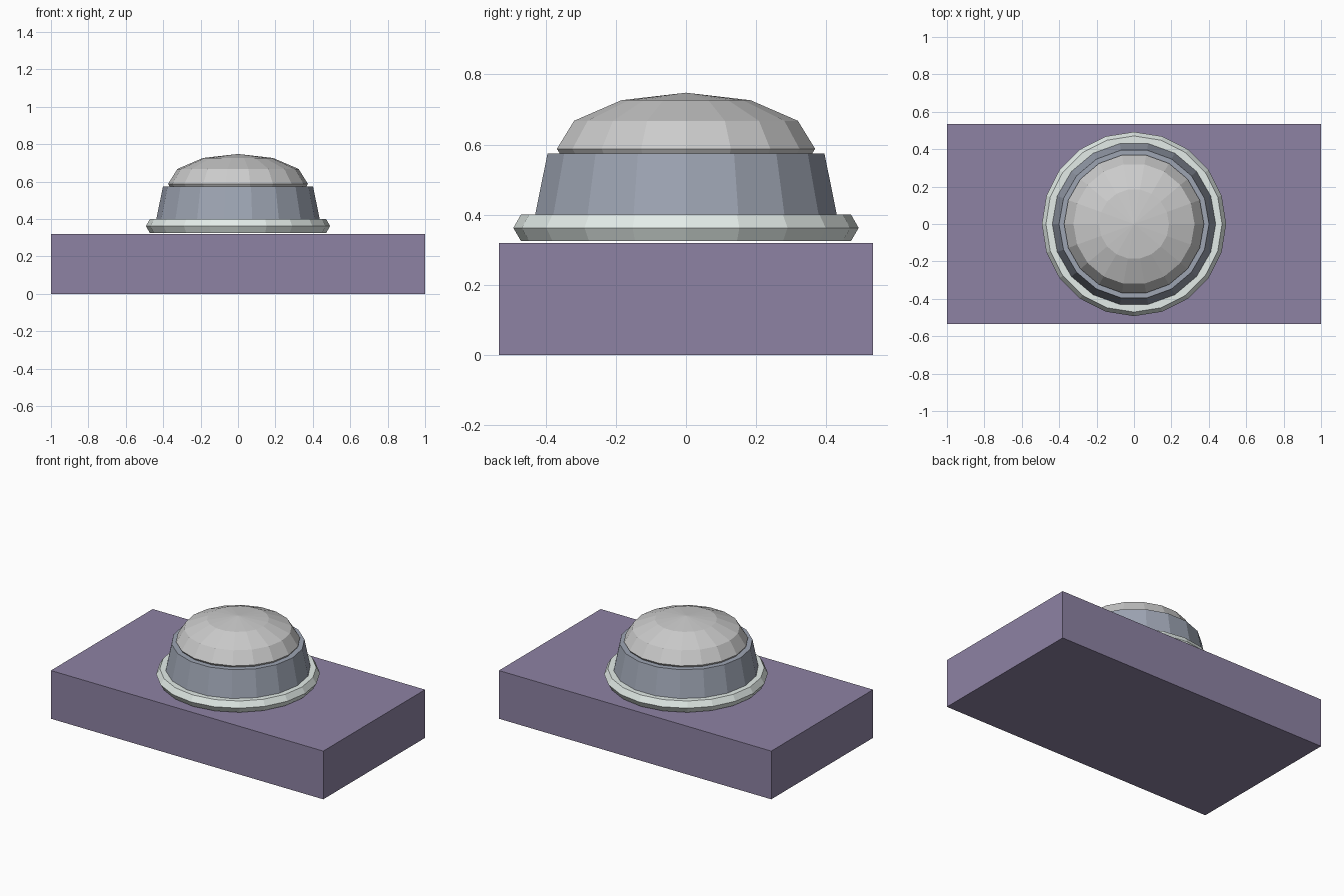
import bpy, bmesh
from math import sin, cos, pi

if "Cube" in bpy.data.objects:
    bpy.data.objects.remove(bpy.data.objects["Cube"])


def material(obj, color):
    m = bpy.data.materials.new(obj.name + "_paint")
    m.diffuse_color = (*color, 1)
    m.use_nodes = True
    m.node_tree.nodes["Principled BSDF"].inputs["Base Color"].default_value = m.diffuse_color
    obj.data.materials.append(m)


def finish(name, bm, color=None):
    bmesh.ops.remove_doubles(bm, verts=bm.verts, dist=1e-5)
    bmesh.ops.recalc_face_normals(bm, faces=bm.faces)
    mesh = bpy.data.meshes.new(name)
    bm.to_mesh(mesh)
    bm.free()
    obj = bpy.data.objects.new(name, mesh)
    bpy.context.collection.objects.link(obj)
    if color:
        material(obj, color)
    return obj


def lathe(name, profile, sides, color=None, closed=False):
    """Turn (radius, z) points about z; radius 0 gives a pole, first vertex lies on +x."""
    bm = bmesh.new()
    rings = []
    for r, z in profile:
        if r < 1e-6:
            rings.append([bm.verts.new((0, 0, z))] * sides)
        else:
            rings.append([bm.verts.new((r * cos(2 * pi * i / sides),
                                        r * sin(2 * pi * i / sides), z))
                          for i in range(sides)])
    pairs = list(zip(rings, rings[1:]))
    if closed:
        pairs.append((rings[-1], rings[0]))
    for a, b in pairs:
        for i in range(sides):
            j = (i + 1) % sides
            corners = list(dict.fromkeys((a[i], a[j], b[j], b[i])))
            bm.faces.new(corners)
    if not closed:
        for ring in (rings[0], rings[-1]):
            if ring[0] is not ring[1]:
                bm.faces.new(ring)
    return finish(name, bm, color)


# Rectangular base block
bm = bmesh.new()
bmesh.ops.create_cube(bm, size=1)
for v in bm.verts:
    v.co = (v.co.x * 2, v.co.y * 1.068, (v.co.z + 0.5) * 0.32)
finish("base_block", bm, (0.27, 0.225, 0.37))

# Six-sided ring around the foot of the housing
ring = [(0.449 + 0.0435 * cos(k * pi / 3), 0.3625 + 0.0435 * sin(k * pi / 3))
        for k in range(6)]
lathe("foot_ring", ring, 20, (0.77, 0.84, 0.81), closed=True)

# Tapered housing
lathe("housing", [(0.449, 0.34), (0.401, 0.575)], 18, (0.34, 0.375, 0.45))

# Flattened button dome, seated in the housing
dome = [(0.374 * sin(k * pi / 6), 0.588 + 0.16 * cos(k * pi / 6)) for k in range(7)]
lathe("button_dome", dome, 18)
